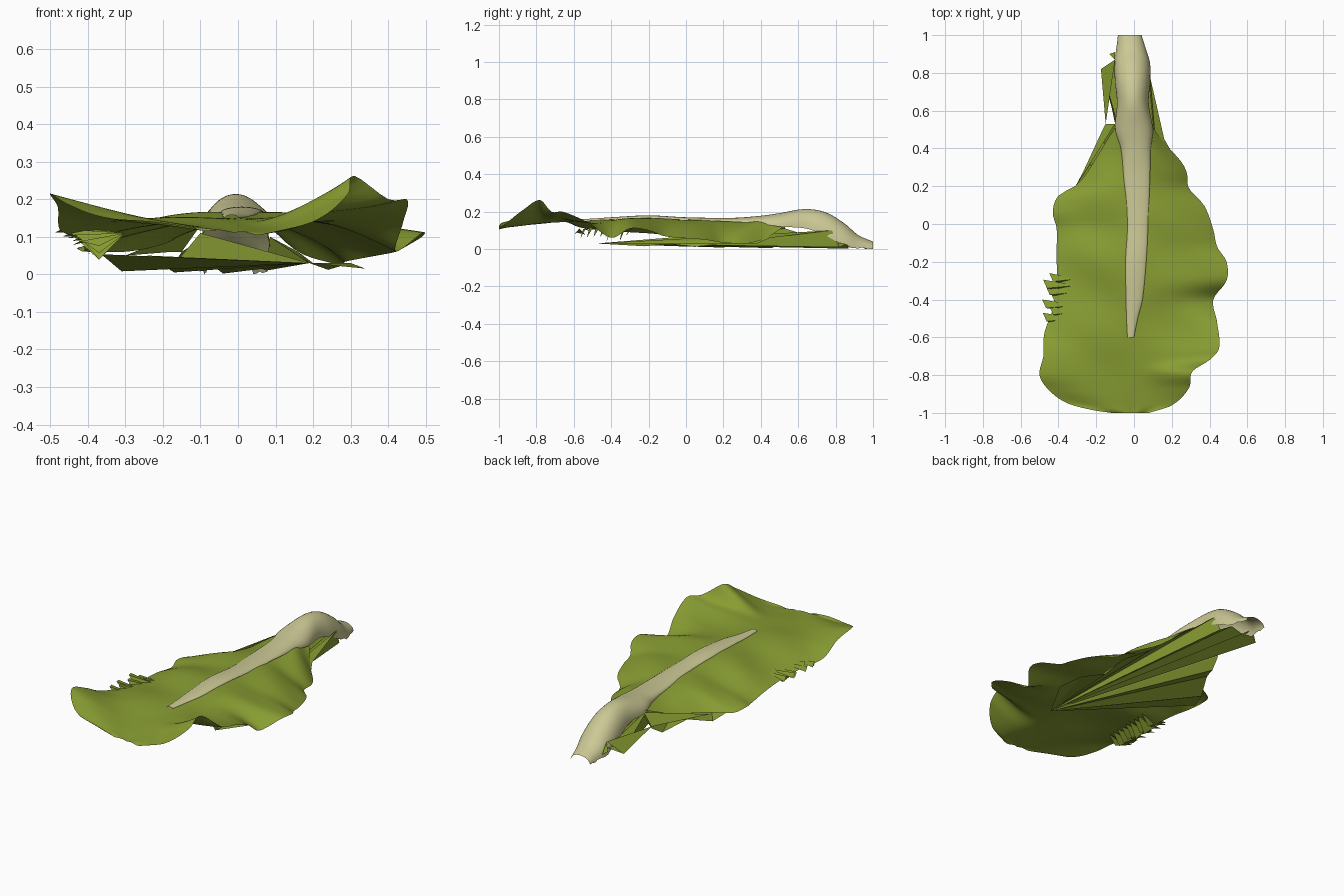
import bpy, bmesh, math, random

if "Cube" in bpy.data.objects:
    bpy.data.objects.remove(bpy.data.objects["Cube"])
random.seed(4)


def material(name, color):
    m = bpy.data.materials.new(name)
    m.diffuse_color = (*color, 1)
    m.use_nodes = True
    m.node_tree.nodes["Principled BSDF"].inputs["Base Color"].default_value = m.diffuse_color
    return m


GREEN = material("leaf green", (0.245, 0.335, 0.032))
CREAM = material("stem cream", (0.60, 0.58, 0.30))


def curve(keys):
    """Smooth function through (y, value...) keys."""
    keys = sorted(keys)

    def f(y, c=1):
        y = min(max(y, keys[0][0]), keys[-1][0])
        i = 0
        while i < len(keys) - 2 and y > keys[i + 1][0]:
            i += 1
        a, b = keys[i], keys[i + 1]
        p, n = keys[max(i - 1, 0)], keys[min(i + 2, len(keys) - 1)]
        h = b[0] - a[0]
        t = (y - a[0]) / h
        m0 = (b[c] - p[c]) / (b[0] - p[0]) * h
        m1 = (n[c] - a[c]) / (n[0] - a[0]) * h
        return ((2*t**3 - 3*t*t + 1) * a[c] + (t**3 - 2*t*t + t) * m0
                + (3*t*t - 2*t**3) * b[c] + (t**3 - t*t) * m1)
    return f


def make(name, verts, faces, mat, smooth=True):
    me = bpy.data.meshes.new(name)
    me.from_pydata(verts, [], faces)
    me.materials.append(mat)
    ob = bpy.data.objects.new(name, me)
    bpy.context.collection.objects.link(ob)
    for p in me.polygons:
        p.use_smooth = smooth
    return ob


def sheet(name, rows, mat):
    n = len(rows[0])
    faces = [(r*n + c, r*n + c + 1, (r+1)*n + c + 1, (r+1)*n + c)
             for r in range(len(rows) - 1) for c in range(n - 1)]
    return make(name, [v for r in rows for v in r], faces, mat)


# outline of the blade: y, x, z for each rim, and y, z for the centre line
left = curve([(.55, -.07, .15), (.45, -.14, .11), (.35, -.2, .08), (.21, -.30, .06),
              (.15, -.4, .06), (.06, -.43, .07), (-.02, -.41, .06), (-.15, -.41, .08),
              (-.3, -.41, .09), (-.45, -.43, .10), (-.58, -.475, .12), (-.7, -.48, .18),
              (-.8, -.5, .215), (-.88, -.45, .185), (-.95, -.35, .15), (-.985, -.22, .14),
              (-1, -.12, .125)])
right = curve([(.55, .07, .14), (.43, .16, .06), (.33, .25, .03), (.27, .28, .03),
               (.19, .29, .035), (.1, .37, .05), (-.03, .42, .06), (-.12, .44, .07),
               (-.2, .49, .10), (-.3, .49, .11), (-.4, .42, .06), (-.52, .44, .14),
               (-.66, .45, .2), (-.72, .4, .2), (-.78, .31, .262), (-.87, .29, .21),
               (-.96, .2, .14), (-1, .08, .11)])
spine = curve([(.55, .165), (.3, .152), (0, .157), (-.2, .165), (-.5, .152),
               (-.8, .135), (-1, .11)])


def midrib_x(y):
    return .015 - .025 * max(0, -y)


# leaf blade: one thin ruffled sheet
rows = []
R, C = 90, 24
for r in range(R + 1):
    t = r / R
    y = .55 - 1.55 * math.sin(t * math.pi / 2) ** 1.0
    row = []
    for c in range(-C, C + 1):
        u = c / C
        edge = right if u > 0 else left
        a = abs(u)
        x = midrib_x(y) * (1 - a) + edge(y) * a
        z = spine(y) + (edge(y, 2) - spine(y)) * a ** 2.0
        z += .009 * math.sin(y * 17 + u * 3) * math.sin(math.pi * a)
        row.append((x, y, z))
    rows.append(row)
sheet("leaf_blade", rows, GREEN)

# stem and midrib: open arched shell, keys are y, left x, right x, top z, bottom z
stem = curve([(1, -.085, .04, .04, .0), (.92, -.095, .065, .075, .0),
              (.85, -.105, .085, .135, .015), (.75, -.1, .085, .195, .07),
              (.64, -.09, .078, .214, .11), (.5, -.1, .1, .192, .12),
              (.4, -.07, .09, .178, .135), (.25, -.055, .085, .167, .146),
              (0, -.035, .075, .17, .155), (-.2, -.045, .065, .18, .165),
              (-.4, -.042, .045, .17, .158), (-.5, -.04, .02, .163, .152),
              (-.6, -.035, .0, .158, .15)])
rows = []
for r in range(81):
    y = 1 - 1.6 * r / 80
    l, rt, top, bot = (stem(y, k) for k in (1, 2, 3, 4))
    row = []
    for c in range(21):
        a = math.pi * c / 20
        x = (l + rt) / 2 - (rt - l) / 2 * math.cos(a)
        z = bot + (top - bot) * math.sin(a)
        if c in (0, 20) and y > .8:      # ragged cut rim
            z += random.uniform(0, .012)
        row.append((x, y, max(z, 0)))
    rows.append(row)
sheet("stem", rows, CREAM)

# pleated fan of slivers closing the underside
apex = (.19, -.48, .03)
rim = [(.34, -.22, .015), (.30, -.08, .03), (.24, .05, .012), (.25, .2, .03),
       (.2, .38, .03), (.16, .45, .06), (.085, .78, .1), (.075, .82, .01),
       (.03, .86, .03), (-.04, .87, .002), (-.1, .86, .05), (-.175, .82, .02),
       (-.14, .72, .05), (-.1, .53, .11), (-.15, .53, .05), (-.17, .46, .005),
       (-.24, .33, .05), (-.31, .2, .008), (-.36, .14, .05), (-.4, .04, .055)]
make("underside_fan", [apex] + rim, [(0, i, i + 1) for i in range(1, len(rim))],
     GREEN, False)

# flap joining the fan to the left rim near the stem
make("base_flap", [(-.1, .53, .13), (-.15, .53, .06), (-.175, .48, .06), (-.3, .21, .05),
                   (-.175, .82, .02), (-.1, .87, .09), (-.13, .9, .05), (-.1, .91, .03)],
     [(0, 1, 2), (0, 2, 3), (1, 4, 5), (5, 6, 7)], GREEN, False)

# torn slivers along the left rim
verts, faces = [], []
for i in range(9):
    y = -.26 - .035 * i
    out = -.43 - .06 * random.random()
    z = random.uniform(.06, .12)
    n = len(verts)
    verts += [(-.3, y - .03, .11), (out, y, z), (out + .02, y - .045, z + .01),
              (-.37, y - .06, .035 + .05 * random.random())]
    faces += [(n, n + 1, n + 2), (n, n + 2, n + 3)]
make("torn_edge", verts, faces, GREEN, False)
